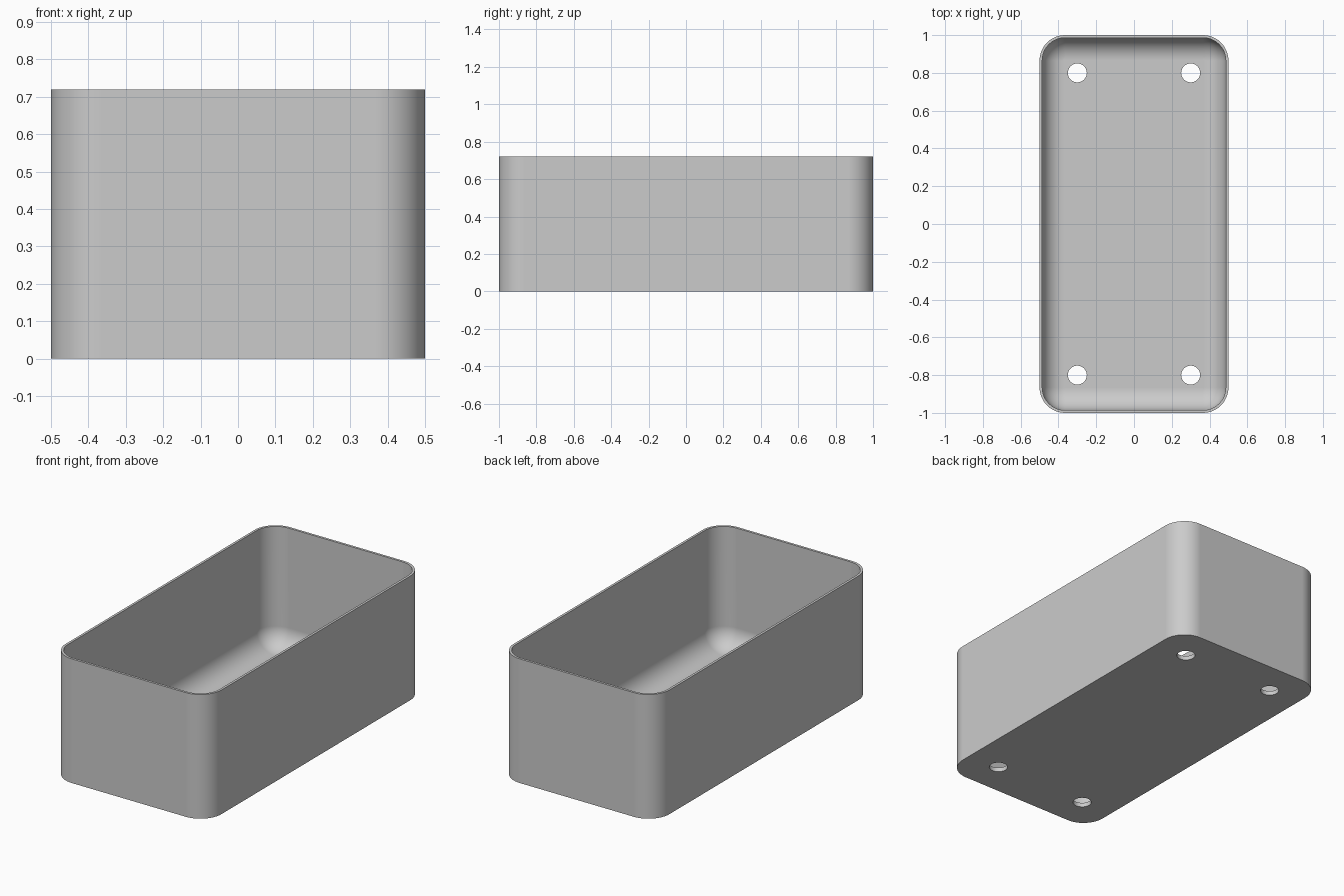
import bpy, bmesh, math

if "Cube" in bpy.data.objects:
    bpy.data.objects.remove(bpy.data.objects["Cube"], do_unlink=True)

W, L, H = 0.5, 1.0, 0.72        # half width, half length, height
WALL, FLOOR = 0.014, 0.025
CORNER, FILLET = 0.135, 0.117
HOLE_R, HOLE_X, HOLE_Y = 0.05, 0.30, 0.80
SEG = 12

grey = bpy.data.materials.new("grey plastic")
grey.use_nodes = True
colour = (0.6, 0.6, 0.6, 1.0)
grey.diffuse_color = colour
grey.node_tree.nodes["Principled BSDF"].inputs["Base Color"].default_value = colour


def ring(bm, inset, z):
    """Rounded rectangle loop, shrunk by inset."""
    r = CORNER - inset
    cx, cy = W - CORNER, L - CORNER
    verts = []
    for q, (sx, sy) in enumerate([(1, 1), (-1, 1), (-1, -1), (1, -1)]):
        for i in range(SEG + 1):
            a = math.pi / 2 * (q + i / SEG)
            verts.append(bm.verts.new((sx * cx + r * math.cos(a),
                                       sy * cy + r * math.sin(a), z)))
    return verts


# Tray shell: outer wall, rim, inner wall, then a rounded sweep into the floor
profile = [(0, 0), (0, H), (WALL, H)]
for i in range(SEG + 1):
    a = math.pi / 2 * i / SEG
    profile.append((WALL + FILLET * (1 - math.cos(a)),
                    FLOOR + FILLET * (1 - math.sin(a))))

bm = bmesh.new()
rings = [ring(bm, inset, z) for inset, z in profile]
for a, b in zip(rings, rings[1:]):
    n = len(a)
    for i in range(n):
        j = (i + 1) % n
        bm.faces.new((a[i], a[j], b[j], b[i]))
bm.faces.new(rings[0][::-1])
bm.faces.new(rings[-1])
bmesh.ops.recalc_face_normals(bm, faces=bm.faces)
mesh = bpy.data.meshes.new("tray")
bm.to_mesh(mesh)
bm.free()
mesh.materials.append(grey)
tray = bpy.data.objects.new("tray", mesh)
bpy.context.collection.objects.link(tray)

# Four drain holes through the floor
cutters = []
for sx in (-1, 1):
    for sy in (-1, 1):
        bpy.ops.mesh.primitive_cylinder_add(
            vertices=48, radius=HOLE_R, depth=0.2,
            location=(sx * HOLE_X, sy * HOLE_Y, 0))
        cutter = bpy.context.object
        cutter.name = "hole_cutter"
        cutter.hide_render = True
        cutter.data.materials.append(grey)
        cutters.append(cutter)

bpy.ops.object.select_all(action='DESELECT')
tray.select_set(True)
bpy.context.view_layer.objects.active = tray
for cutter in cutters:
    mod = tray.modifiers.new("drain_hole", 'BOOLEAN')
    mod.operation = 'DIFFERENCE'
    mod.solver = 'EXACT'
    mod.object = cutter
    bpy.ops.object.modifier_apply(modifier=mod.name)
for cutter in cutters:
    bpy.data.objects.remove(cutter, do_unlink=True)

# Smooth curves, crisp rim and flat faces
bpy.ops.object.shade_smooth_by_angle(angle=math.radians(35))
weighted = tray.modifiers.new("flat_face_normals", 'WEIGHTED_NORMAL')
weighted.keep_sharp = True
